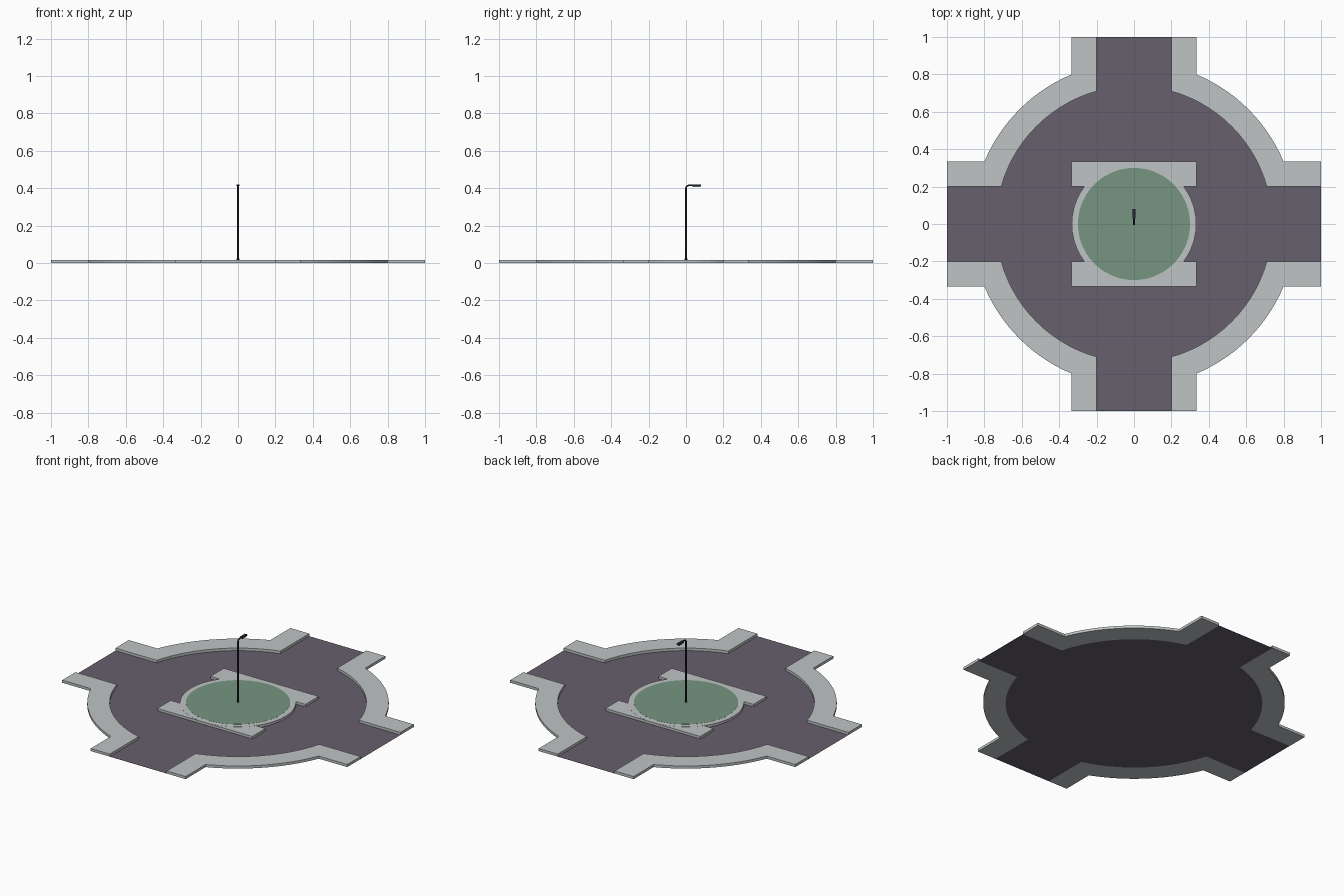
import bpy, bmesh
from math import sin, cos, pi, atan2, hypot, radians
from mathutils import Matrix

if "Cube" in bpy.data.objects:
    bpy.data.objects.remove(bpy.data.objects["Cube"])

TOP = 0.0165          # pavement height
ROAD, WALK, END = 0.2, 0.333, 1.0
R_IN = hypot(0.2, 0.71)
R_OUT = hypot(0.333, 0.8)


def mat(name, rgb):
    m = bpy.data.materials.new(name)
    m.diffuse_color = (*rgb, 1)
    m.use_nodes = True
    m.node_tree.nodes["Principled BSDF"].inputs["Base Color"].default_value = m.diffuse_color
    return m


asphalt = mat("asphalt", (0.135, 0.115, 0.15))
paving = mat("paving", (0.52, 0.55, 0.56))
grass = mat("grass", (0.18, 0.30, 0.215))
iron = mat("dark_metal", (0.02, 0.022, 0.04))
glass = mat("lamp_glass", (0.2, 0.24, 0.32))


def finish(name, bm, material):
    bmesh.ops.recalc_face_normals(bm, faces=bm.faces)
    me = bpy.data.meshes.new(name)
    bm.to_mesh(me)
    bm.free()
    ob = bpy.data.objects.new(name, me)
    me.materials.append(material)
    bpy.context.collection.objects.link(ob)
    return ob


def slab(name, outline, z0, z1, material, turn=0.0):
    """Extrude a flat outline from z0 to z1 (a single sheet if equal)."""
    bm = bmesh.new()
    f = bm.faces.new([bm.verts.new((x, y, z0)) for x, y in outline])
    f.normal_update()
    if z1 > z0:
        r = bmesh.ops.extrude_face_region(bm, geom=[f], use_keep_orig=True)
        vs = [v for v in r["geom"] if isinstance(v, bmesh.types.BMVert)]
        bmesh.ops.translate(bm, vec=(0, 0, z1 - z0), verts=vs)
    bm.transform(Matrix.Rotation(turn, 4, 'Z'))
    return finish(name, bm, material)


def arc(r, a, b, n):
    return [(r * cos(a + (b - a) * i / n), r * sin(a + (b - a) * i / n)) for i in range(n + 1)]


def circle(r, n=48):
    return arc(r, 0, 2 * pi, n)[:-1]


def rect(x0, x1, y0, y1):
    return [(x0, y0), (x1, y0), (x1, y1), (x0, y1)]


# Road sheet: circle with four arms
a_in = atan2(0.2, 0.71)
quarter = [(END, -ROAD), (END, ROAD)] + arc(R_IN, a_in, pi / 2 - a_in, 14)
outline = []
for k in range(4):
    c, s = round(cos(k * pi / 2)), round(sin(k * pi / 2))
    outline += [(c * x - s * y, s * x + c * y) for x, y in quarter]
slab("road", outline, 0, 0, asphalt)

# Four corner pavements
a_out = atan2(0.333, 0.8)
corner = ([(END, ROAD), (END, WALK)] + arc(R_OUT, a_out, pi / 2 - a_out, 14)
          + [(WALK, END), (ROAD, END)] + arc(R_IN, pi / 2 - a_in, a_in, 14))
for k in range(4):
    slab(f"pavement_{k + 1}", corner, 0, TOP, paving, k * pi / 2)

# Central island: two straight strips, kerb ring and lawn
for side, y0, y1 in (("front", -WALK, -ROAD), ("back", ROAD, WALK)):
    slab(f"island_strip_{side}", rect(-WALK, WALK, y0, y1), 0.0005, TOP - 0.0005, paving)
slab("island_kerb", circle(WALK), 0.0005, TOP, paving)
slab("island_lawn", circle(0.3), 0.002, TOP + 0.0006, grass)


# Street lamp
def tube(name, pts, r):
    cu = bpy.data.curves.new(name, 'CURVE')
    cu.dimensions = '3D'
    cu.bevel_depth = r
    cu.bevel_resolution = 1
    cu.use_fill_caps = True
    sp = cu.splines.new('POLY')
    sp.points.add(len(pts) - 1)
    for p, q in zip(sp.points, pts):
        p.co = (*q, 1)
    cu.materials.append(iron)
    ob = bpy.data.objects.new(name, cu)
    bpy.context.collection.objects.link(ob)


def box(name, size, loc, material):
    bm = bmesh.new()
    bmesh.ops.create_cube(bm, size=1)
    bm.transform(Matrix.Translation(loc) @ Matrix.Diagonal((*size, 1)))
    return finish(name, bm, material)


slab("lamp_foot", circle(0.007, 8), TOP, TOP + 0.008, iron)
tube("lamp_pole", [(0, 0, TOP), (0, 0, 0.402), (0, 0.004, 0.410),
                   (0, 0.012, 0.415), (0, 0.04, 0.416)], 0.005)
box("lamp_head", (0.017, 0.048, 0.008), (0, 0.057, 0.4145), iron)
box("lamp_glass", (0.013, 0.042, 0.006), (0, 0.057, 0.4085), glass)
